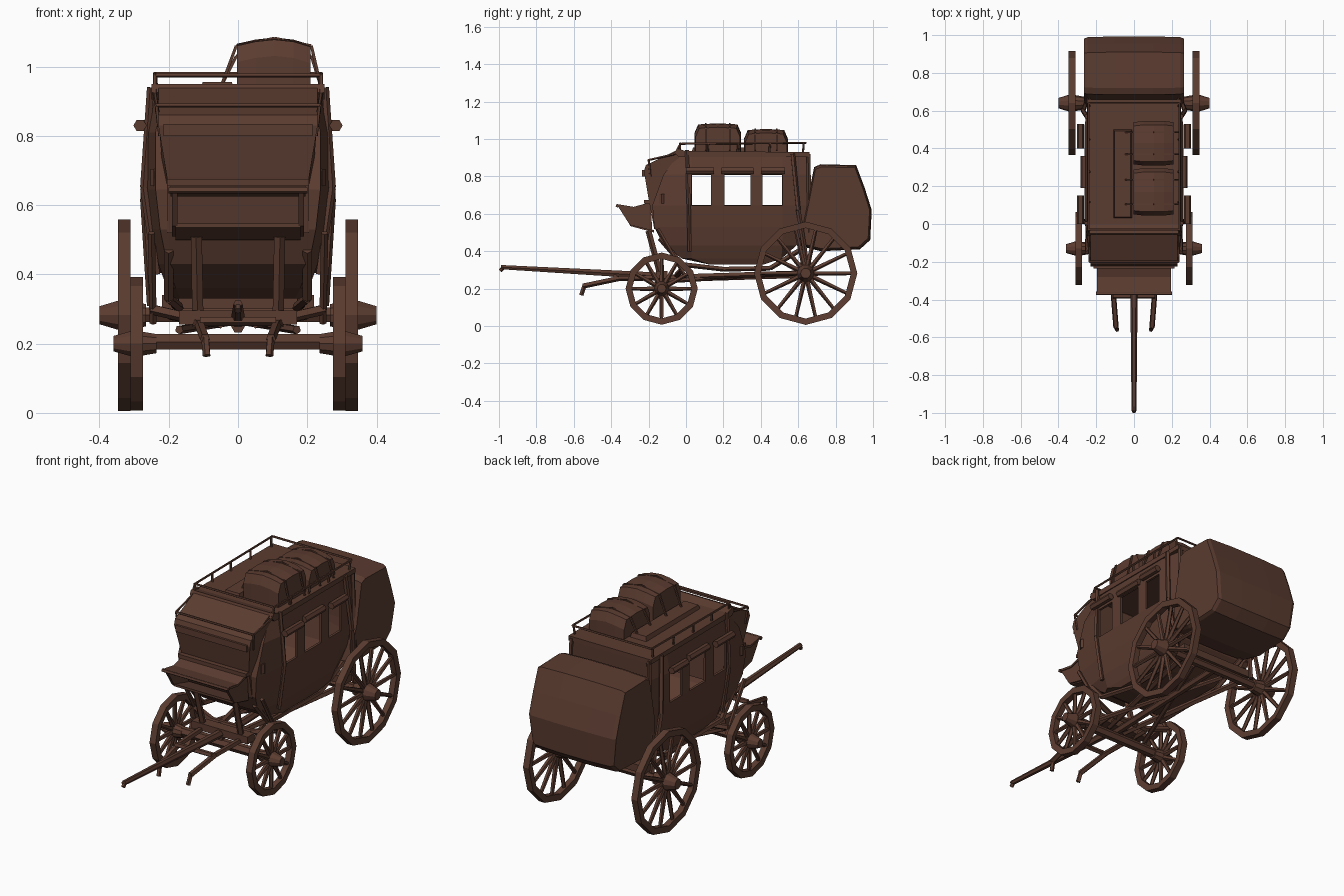
import bpy, bmesh, math
from mathutils import Vector, Matrix

if "Cube" in bpy.data.objects:
    bpy.data.objects.remove(bpy.data.objects["Cube"])

brown = bpy.data.materials.new("dark brown")
brown.diffuse_color = (0.105, 0.045, 0.030, 1)
brown.use_nodes = True
brown.node_tree.nodes["Principled BSDF"].inputs["Base Color"].default_value = brown.diffuse_color


def finish(name, bm, recalc=True):
    bmesh.ops.remove_doubles(bm, verts=bm.verts, dist=0.0005)
    if recalc:
        bmesh.ops.recalc_face_normals(bm, faces=bm.faces)
    me = bpy.data.meshes.new(name)
    bm.to_mesh(me)
    bm.free()
    me.materials.append(brown)
    ob = bpy.data.objects.new(name, me)
    bpy.context.collection.objects.link(ob)
    return ob


def loft(name, sections):
    """Closed skin through equal-length loops of points."""
    bm = bmesh.new()
    rings = [[bm.verts.new(p) for p in s] for s in sections]
    n = len(rings[0])
    for a, b in zip(rings, rings[1:]):
        for i in range(n):
            bm.faces.new((a[i], a[(i + 1) % n], b[(i + 1) % n], b[i]))
    bm.faces.new(rings[0])
    bm.faces.new(rings[-1])
    return finish(name, bm)


def prism(name, profile, w, x=0):
    return loft(name, [[(x + s * w, y, z) for y, z in profile] for s in (-1, 1)])


def box(name, x0, x1, y0, y1, z0, z1, inset=0):
    i = inset
    return loft(name, [[(x0, y0, z0), (x1, y0, z0), (x1, y1, z0), (x0, y1, z0)],
                       [(x0 + i, y0 + i, z1), (x1 - i, y0 + i, z1), (x1 - i, y1 - i, z1), (x0 + i, y1 - i, z1)]])


def add_rod(bm, p, q, r, r2, n):
    p, q = Vector(p), Vector(q)
    rot = (q - p).to_track_quat('Z', 'Y').to_matrix().to_4x4()
    bmesh.ops.create_cone(bm, cap_ends=True, segments=n, radius1=r, radius2=r2, depth=(q - p).length,
                          matrix=Matrix.Translation((p + q) / 2) @ rot @ Matrix.Rotation(math.pi / n, 4, 'Z'))


def rod(name, pts, r, n=5, r2=None):
    bm = bmesh.new()
    for p, q in zip(pts, pts[1:]):
        add_rod(bm, p, q, r, r2 or r, n)
    return finish(name, bm)


def wheel(name, x, y, z, R, hub_in, hub_out, spokes, hub_r):
    s = 1 if x > 0 else -1
    bm = bmesh.new()
    # rim: rectangular section swept round 12 corners
    n, rings = 12, []
    for i in range(n):
        a = 2 * math.pi * i / n
        rings.append([bm.verts.new((x + dx, y + r * math.cos(a), z + r * math.sin(a)))
                      for dx, r in ((-.018, R), (.018, R), (.016, R - .034), (-.016, R - .034))])
    for i in range(n):
        a, b = rings[i], rings[(i + 1) % n]
        for j in range(4):
            bm.faces.new((a[j], a[(j + 1) % 4], b[(j + 1) % 4], b[j]))
    # spokes
    for i in range(spokes):
        a = 2 * math.pi * i / spokes
        c, d = math.cos(a), math.sin(a)
        add_rod(bm, (x, y + c * .02, z + d * .02), (x, y + c * (R - .028), z + d * (R - .028)), .014, .010, 5)
    # hub
    add_rod(bm, (s * hub_in, y, z), (x + s * .012, y, z), hub_r * .8, hub_r * 1.15, 10)
    add_rod(bm, (x + s * .012, y, z), (s * hub_out, y, z), hub_r * 1.1, hub_r * .65, 10)
    finish(name, bm)


# coach body: single skin with open windows, thickened
rows = [(.33, .12, .42, .19), (.36, -.02, .51, .205), (.43, -.12, .59, .23), (.53, -.17, .64, .25),
        (.645, -.18, .65, .263), (.81, -.12, .655, .263), (.93, -.03, .66, .24)]
cols = [-9, .03, .135, .205, .345, .41, .515, 9]
bm = bmesh.new()
grid = {}
for r, (z, y0, y1, w) in enumerate(rows):
    for c, y in enumerate(cols):
        for s in (-1, 1):
            grow = .05 if c in (0, 7) else 0     # narrower at both ends
            grid[r, c, s] = bm.verts.new((s * (w - grow * .5), min(max(y, y0), y1), z))
for r in range(len(rows) - 1):
    for c in range(7):
        if r == 4 and c % 2:
            continue
        for s in (-1, 1):
            bm.faces.new([grid[k] for k in ((r, c, s), (r, c + 1, s), (r + 1, c + 1, s), (r + 1, c, s))])
    for c in (0, 7):
        bm.faces.new([grid[k] for k in ((r, c, -1), (r, c, 1), (r + 1, c, 1), (r + 1, c, -1))])
for r in (0, len(rows) - 1):
    for c in range(7):
        bm.faces.new([grid[k] for k in ((r, c, -1), (r, c, 1), (r, c + 1, 1), (r, c + 1, -1))])
bmesh.ops.dissolve_degenerate(bm, dist=.0005, edges=bm.edges)
body = finish("coach_body", bm)
sol = body.modifiers.new("thickness", 'SOLIDIFY')
sol.thickness = .012

# roof and driver's box
prism("roof", [(-.06, .925), (-.05, .95), (.0, .935), (.66, .93), (.66, .905), (-.04, .905)], .25)
loft("driver_box", [[(s * (w - .025 * (z < .7)), y, z) for y, z in
     ((-.17, .52), (-.20, .68), (-.225, .83), (-.215, .86), (-.04, .945), (-.02, .52))]
     for s, w in ((-1, .23), (1, .23))])
box("seat_ledge", -.215, .215, -.235, -.19, .80, .835)
box("lower_ledge", -.205, .205, -.225, -.18, .655, .675)

# footboard: sloping lid, open front underneath, floor and side panels
prism("footboard_lid", [(-.37, .64), (-.37, .652), (-.28, .637), (-.19, .662), (-.19, .648), (-.28, .625)], .195)
prism("footboard_floor", [(-.30, .535), (-.30, .547), (-.17, .512), (-.17, .50)], .18)
rod("footboard_lip", [(-.2, -.367, .643), (.2, -.367, .643)], .010)
for s, side in ((-1, "left"), (1, "right")):
    prism(side + "_footboard_panel", [(-.37, .65), (-.28, .632), (-.19, .66), (-.18, .51), (-.30, .54)], .008, s * .182)

# rear boot: bulging luggage cover
boot = [(.685, .85), (.72, .865), (.91, .86), (.955, .74), (.993, .62), (.985, .46), (.93, .41), (.72, .40), (.60, .43), (.64, .62)]
cy, cz = .80, .63
loft("rear_boot", [[(x * (.93 if z < .5 else 1), cy + (y - cy) * k, cz + (z - cz) * k) for y, z in boot]
                   for x, k in ((-.264, .94), (-.245, .98), (-.1, 1), (.1, 1), (.245, .98), (.264, .94))])

# luggage on the roof with straps
for name, y0, y1, h in (("front_trunk", .045, .295, 1.06), ("rear_trunk", .31, .545, 1.03)):
    ym = (y0 + y1) / 2
    loft(name, [[(x, y0 + e, .93), (x, y0 + e, h - .035 - d), (x, y0 + .02 + e, h + .012 - d), (x, ym, h + .018 - d),
                 (x, y1 - .02 - e, h + .012 - d), (x, y1 - e, h - .035 - d), (x, y1 - e, .93)]
                for x, d, e in ((-.003, .012, .006), (.05, 0, 0), (.105, -.006, 0), (.16, 0, 0), (.21, .015, .006))])
    for y in (y0 + .06, y1 - .06):
        rod(name + "_strap", [(-.05, y, .94), (-.005, y, h), (.105, y, h + .022), (.212, y, h), (.24, y, .94)], .006, 4)
box("folded_blanket", -.11, -.01, .03, .50, .93, .955, .008)

# roof railing
for s in (-1, 1):
    rod("roof_side_rail", [(s * .24, -.03, .975), (s * .24, .64, .98)], .006)
    for y in (-.03, .12, .28, .45, .63):
        rod("rail_post", [(s * .235, y - .005, .92), (s * .24, y, .98)], .006)
    rod("seat_rail", [(s * .225, -.19, .80), (s * .235, -.20, .888), (s * .24, -.06, .92), (s * .24, -.03, .975)], .006)
rod("rear_rail", [(-.24, .64, .98), (.24, .64, .98)], .006)
rod("front_rail", [(-.24, -.03, .975), (.24, -.03, .975)], .006)
rod("seat_front_rail", [(-.235, -.20, .888), (.235, -.20, .888)], .006)

# wheels
for s, side in ((-1, "left"), (1, "right")):
    wheel(side + "_rear_wheel", s * .328, .64, .282, .276, .265, .40, 14, .042)
    wheel(side + "_front_wheel", s * .292, -.13, .20, .193, .235, .36, 12, .036)

# axles and bolsters
rod("rear_axle", [(-.30, .64, .283), (.30, .64, .283)], .024, 6)
rod("front_axle", [(-.27, -.13, .205), (.27, -.13, .205)], .026, 6)
box("front_bolster", -.17, .17, -.16, -.10, .255, .295)
box("rear_bolster", -.22, .22, .61, .67, .30, .34)
rod("front_spring_bar", [(-.25, -.02, .30), (-.12, -.05, .27), (.12, -.05, .27), (.25, -.02, .30)], .016)
rod("perch", [(0, -.16, .25), (0, .64, .275)], .02, 6)

# draw pole
rod("draw_pole", [(0, -.10, .265), (0, -.99, .315)], .022, 6, .013)
rod("pole_tip", [(0, -.975, .315), (0, -.995, .295)], .011)

# side parts, mirrored
for s in (-1, 1):
    rod("diagonal_beam", [(s * .05, -.14, .26), (s * .20, .64, .285)], .016)
    rod("crossed_brace", [(s * .17, -.12, .24), (-s * .10, .60, .285)], .013)
    rod("body_strap", [(s * .20, -.14, .47), (s * .20, -.02, .33), (s * .17, .20, .305), (s * .18, .45, .31), (s * .20, .63, .42)], .014)
    rod("draft_bar", [(s * .12, -.05, .26), (s * .11, -.36, .255), (s * .095, -.55, .215)], .015)
    rod("draft_hook", [(s * .095, -.54, .225), (s * .09, -.56, .165)], .012)
    rod("footboard_strut", [(s * .115, -.13, .25), (s * .12, -.20, .51)], .017)
    rod("front_stay", [(s * .25, -.15, .52), (s * .245, .0, .26)], .011)
    rod("rear_stay", [(s * .25, .57, .92), (s * .27, .60, .62), (s * .25, .65, .31)], .013)
    rod("corner_post", [(s * .252, .005, .94), (s * .272, .015, .65), (s * .235, .02, .40)], .011)
    # curtain rolls above the windows
    for y0, y1 in ((.0, .15), (.19, .36), (.40, .53)):
        k = .283 if y0 != .19 else .265
        rod("curtain_roll", [(s * k, y0, .83), (s * k, y1, .83)], .019, 6)
    # lamps
    rod("lamp", [(s * .235, -.13, .655), (s * .235, -.13, .705)], .018, 6)
    # rear corner trim
    rod("rear_corner_trim", [(s * .235, .655, .92), (s * .245, .66, .50)], .012)
rod("swing_bar", [(-.11, -.38, .265), (.11, -.38, .265)], .014)
